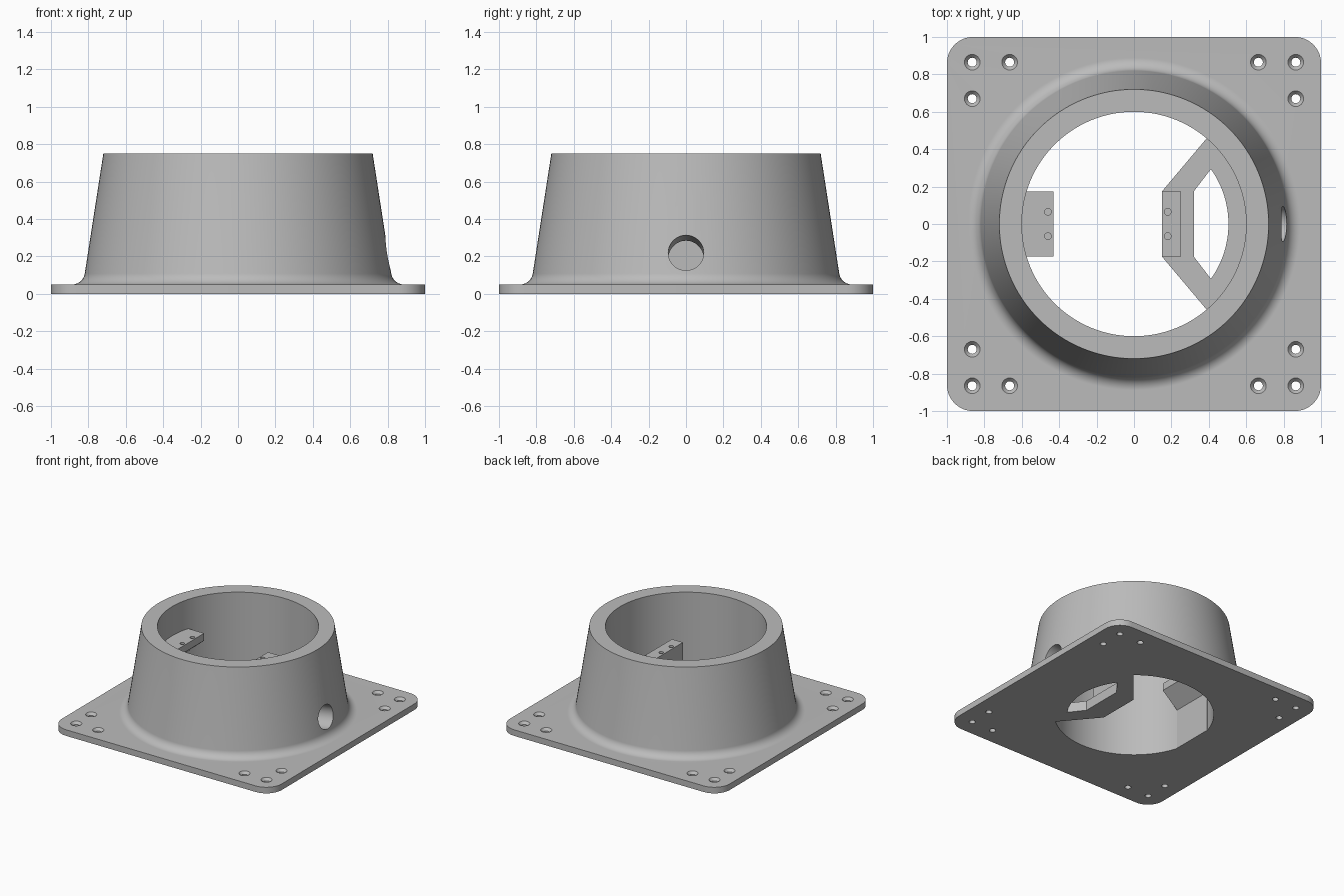
import bpy, bmesh, math
from mathutils import Matrix, Vector

cube = bpy.data.objects.get("Cube")
if cube:
    bpy.data.objects.remove(cube, do_unlink=True)

grey = bpy.data.materials.new("plain_grey")
grey.use_nodes = True
COLOR = (0.5, 0.5, 0.5, 1)
grey.diffuse_color = COLOR
grey.node_tree.nodes["Principled BSDF"].inputs["Base Color"].default_value = COLOR


def finish(bm, name):
    bmesh.ops.recalc_face_normals(bm, faces=bm.faces)
    mesh = bpy.data.meshes.new(name)
    bm.to_mesh(mesh)
    bm.free()
    mesh.materials.append(grey)
    obj = bpy.data.objects.new(name, mesh)
    bpy.context.collection.objects.link(obj)
    return obj


def prism(name, points, low, high, axis="z"):
    """Extrude an outline along z, or an x-z outline along y."""
    bm = bmesh.new()
    place = (lambda a, b: (a, b, low)) if axis == "z" else (lambda a, b: (a, low, b))
    face = bm.faces.new([bm.verts.new(place(a, b)) for a, b in points])
    moved = bmesh.ops.extrude_face_region(bm, geom=[face])["geom"]
    step = (0, 0, high - low) if axis == "z" else (0, high - low, 0)
    bmesh.ops.translate(bm, vec=step, verts=[v for v in moved if isinstance(v, bmesh.types.BMVert)])
    return finish(bm, name)


def cone(name, center, r_low, r_high, height, segments=32, tilt=0):
    bm = bmesh.new()
    matrix = Matrix.Translation(center) @ Matrix.Rotation(tilt, 4, "Y")
    bmesh.ops.create_cone(bm, cap_ends=True, segments=segments, radius1=r_low,
                          radius2=r_high, depth=height, matrix=matrix)
    return finish(bm, name)


def lathe(name, profile, segments=128):
    """Spin a radius-height profile into a closed solid."""
    bm = bmesh.new()
    rings = [[bm.verts.new((r * math.cos(2 * math.pi * i / segments),
                            r * math.sin(2 * math.pi * i / segments), z))
              for i in range(segments)] for r, z in profile]
    for a, b in zip(rings, rings[1:]):
        for i in range(segments):
            j = (i + 1) % segments
            bm.faces.new((a[i], a[j], b[j], b[i]))
    bm.faces.new(rings[0])
    bm.faces.new(rings[-1])
    return finish(bm, name)


def arc(cx, cy, radius, start, end, steps):
    angles = [math.radians(start + (end - start) * i / steps) for i in range(steps + 1)]
    return [(cx + radius * math.cos(a), cy + radius * math.sin(a)) for a in angles]


def combine(target, other, operation):
    mod = target.modifiers.new(other.name, "BOOLEAN")
    mod.operation, mod.object, mod.solver = operation, other, "EXACT"
    bpy.context.view_layer.objects.active = target
    bpy.ops.object.modifier_apply(modifier=mod.name)
    bpy.data.objects.remove(other, do_unlink=True)


# Base plate with rounded corners
PLATE, CORNER = 0.05, 0.14
outline = []
for k, (sx, sy) in enumerate([(1, 1), (-1, 1), (-1, -1), (1, -1)]):
    outline += arc(sx * (1 - CORNER), sy * (1 - CORNER), CORNER, 90 * k, 90 * k + 90, 12)
body = prism("mounting_base", outline, 0, PLATE)

# Tapered collar with a fillet into the plate
TOP, R_TOP, SLOPE, FILLET = 0.75, 0.72, 0.155, 0.07
lean = math.degrees(math.atan(SLOPE))
contact_z = PLATE + FILLET * (1 - math.sin(math.radians(lean)))
fillet_x = R_TOP + SLOPE * (TOP - contact_z) + FILLET * math.cos(math.radians(lean))
profile = [(fillet_x, PLATE / 2)]
profile += arc(fillet_x, PLATE + FILLET, FILLET, 270, 180 + lean, 24)
profile.append((R_TOP, TOP))
combine(body, lathe("collar", profile), "UNION")

# Central bore and the cable hole square to the sloping wall
combine(body, cone("bore", (0, 0, 0.4), 0.6, 0.6, 2, 128), "DIFFERENCE")
combine(body, cone("cable_hole", (0.805, 0, 0.22), 0.095, 0.095, 0.5, 48,
                   math.radians(90 - lean)), "DIFFERENCE")

# Forked bracket across the bore, with a window behind its post
bracket = prism("bracket", [(0.15, 0.175), (0.15, -0.175)] + arc(0, 0, 0.64, -49.7, 49.7, 24), 0, 0.08)
combine(bracket, prism("window", [(0.32, 0.175), (0.32, -0.175)] + arc(0, 0, 0.505, -35.5, 35.5, 24),
                       -0.1, 0.3), "DIFFERENCE")
combine(bracket, prism("post", [(0.15, -0.175), (0.25, -0.175), (0.25, 0.175), (0.15, 0.175)],
                       0.04, 0.51), "UNION")
combine(body, bracket, "UNION")

# Wall block with a sloping underside
block = [(-0.65, 0), (-0.57, 0), (-0.57, 0.33), (-0.43, 0.45), (-0.43, 0.51), (-0.65, 0.51)]
combine(body, prism("wall_block", block, -0.175, 0.175, "y"), "UNION")

# Blind screw holes in the post and block
for x in (0.18, -0.46):
    for y in (-0.065, 0.065):
        combine(body, cone("screw_hole", (x, y, 0.5), 0.018, 0.018, 0.1, 20), "DIFFERENCE")

# Three countersunk holes at each plate corner
for sx in (-1, 1):
    for sy in (-1, 1):
        for x, y in ((0.865, 0.865), (0.665, 0.865), (0.865, 0.67)):
            spot = Vector((sx * x, sy * y, 0))
            combine(body, cone("bolt_hole", spot, 0.024, 0.024, 0.2, 24), "DIFFERENCE")
            combine(body, cone("countersink", spot + Vector((0, 0, 0.04)), 0.024, 0.042, 0.0202, 24),
                    "DIFFERENCE")

bpy.ops.object.select_all(action="DESELECT")
body.select_set(True)
bpy.context.view_layer.objects.active = body
bpy.ops.object.shade_smooth_by_angle(angle=math.radians(20))
